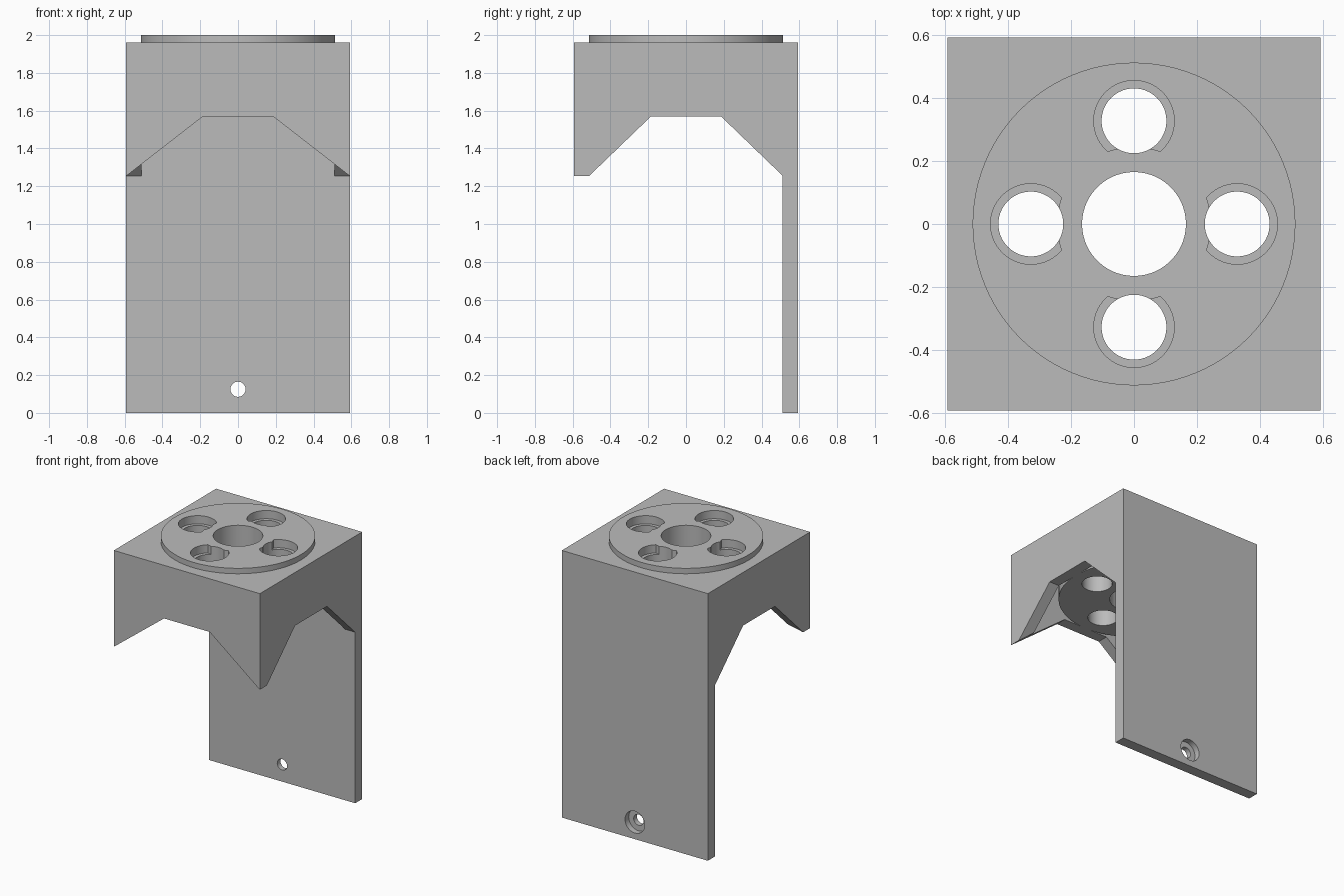
import bpy, bmesh, math
from mathutils import Matrix, Vector

cube = bpy.data.objects.get("Cube")
if cube:
    bpy.data.objects.remove(cube, do_unlink=True)

HALF, INNER = 0.593, 0.512      # outer and inner half width
RIM, ARCH, TOP = 1.255, 1.57, 1.96

gray = bpy.data.materials.new("plain_gray")
gray.use_nodes = True
gray.diffuse_color = (0.5, 0.5, 0.5, 1)
gray.node_tree.nodes["Principled BSDF"].inputs["Base Color"].default_value = (0.5, 0.5, 0.5, 1)


def make_object(name, bm):
    bmesh.ops.recalc_face_normals(bm, faces=bm.faces)
    mesh = bpy.data.meshes.new(name)
    bm.to_mesh(mesh)
    bm.free()
    mesh.materials.append(gray)
    obj = bpy.data.objects.new(name, mesh)
    bpy.context.collection.objects.link(obj)
    return obj


def prism(name, points, sweep):
    """Extrude a closed outline of 3D points along a vector."""
    bm = bmesh.new()
    face = bm.faces.new([bm.verts.new(p) for p in points])
    moved = bmesh.ops.extrude_face_region(bm, geom=[face])["geom"]
    bmesh.ops.translate(bm, vec=Vector(sweep),
                        verts=[v for v in moved if isinstance(v, bmesh.types.BMVert)])
    return make_object(name, bm)


def box(name, x, y, z0, z1):
    return prism(name, [(-x, -y, z0), (x, -y, z0), (x, y, z0), (-x, y, z0)], (0, 0, z1 - z0))


def cylinder(name, radius, start, end, sides=96):
    a, b = Vector(start), Vector(end)
    turn = (b - a).to_track_quat('Z', 'Y').to_matrix().to_4x4()
    bm = bmesh.new()
    bmesh.ops.create_cone(bm, cap_ends=True, segments=sides, radius1=radius, radius2=radius,
                          depth=(b - a).length, matrix=Matrix.Translation((a + b) / 2) @ turn)
    return make_object(name, bm)


def combine(target, tool, operation='DIFFERENCE'):
    """Apply a boolean and discard the tool."""
    tool.hide_render = True
    mod = target.modifiers.new("boolean", 'BOOLEAN')
    mod.operation, mod.object, mod.solver = operation, tool, 'EXACT'
    bpy.context.view_layer.objects.active = target
    bpy.ops.object.modifier_apply(modifier=mod.name)
    bpy.data.objects.remove(tool, do_unlink=True)


# Housing: square shell whose back wall runs down to the ground
housing = box("housing", HALF, HALF, 0, TOP)
combine(housing, box("cavity_cutter", INNER, INNER, -0.1, 1.88))

# Arched opening in the front, reaching the outer corners
front = [(-0.7, -0.1), (0.7, -0.1), (0.7, 1.17), (0.185, ARCH), (-0.185, ARCH), (-0.7, 1.17)]
combine(housing, prism("front_arch_cutter", [(x, -0.7, z) for x, z in front], (0, 0.7, 0)))

# Arched opening through both sides, leaving the back wall whole
side = [(-0.7, -0.1), (INNER, -0.1), (INNER, RIM), (0.185, ARCH), (-0.185, ARCH),
        (-INNER, RIM), (-0.7, RIM)]
combine(housing, prism("side_arch_cutter", [(-0.7, y, z) for y, z in side], (1.4, 0, 0)))

# Round core: raised disc on top, hanging down to the arch height
combine(housing, cylinder("core", 0.513, (0, 0, ARCH), (0, 0, 2)), 'UNION')
combine(housing, cylinder("centre_hole_cutter", 0.165, (0, 0, 1.4), (0, 0, 2.1)))

# Four holes with shallow recesses that stop at the central hub
for i in range(4):
    angle = i * math.pi / 2
    x, y = 0.328 * math.cos(angle), 0.328 * math.sin(angle)
    recess = cylinder("recess_cutter", 0.128, (x, y, 1.94), (x, y, 2.1))
    combine(recess, cylinder("hub_keeper", 0.245, (0, 0, 1.8), (0, 0, 2.2)))
    combine(housing, recess)
    combine(housing, cylinder("hole_cutter", 0.103, (x, y, 1.4), (x, y, 2.1)))

# Screw hole in the back wall, counterbored from behind
combine(housing, cylinder("screw_hole_cutter", 0.04, (0, 0.4, 0.125), (0, 0.7, 0.125), 48))
combine(housing, cylinder("screw_head_cutter", 0.08, (0, 0.55, 0.125), (0, 0.7, 0.125), 48))

bpy.ops.object.select_all(action='DESELECT')
housing.select_set(True)
bpy.context.view_layer.objects.active = housing
bpy.ops.object.shade_smooth_by_angle(angle=math.radians(30))
